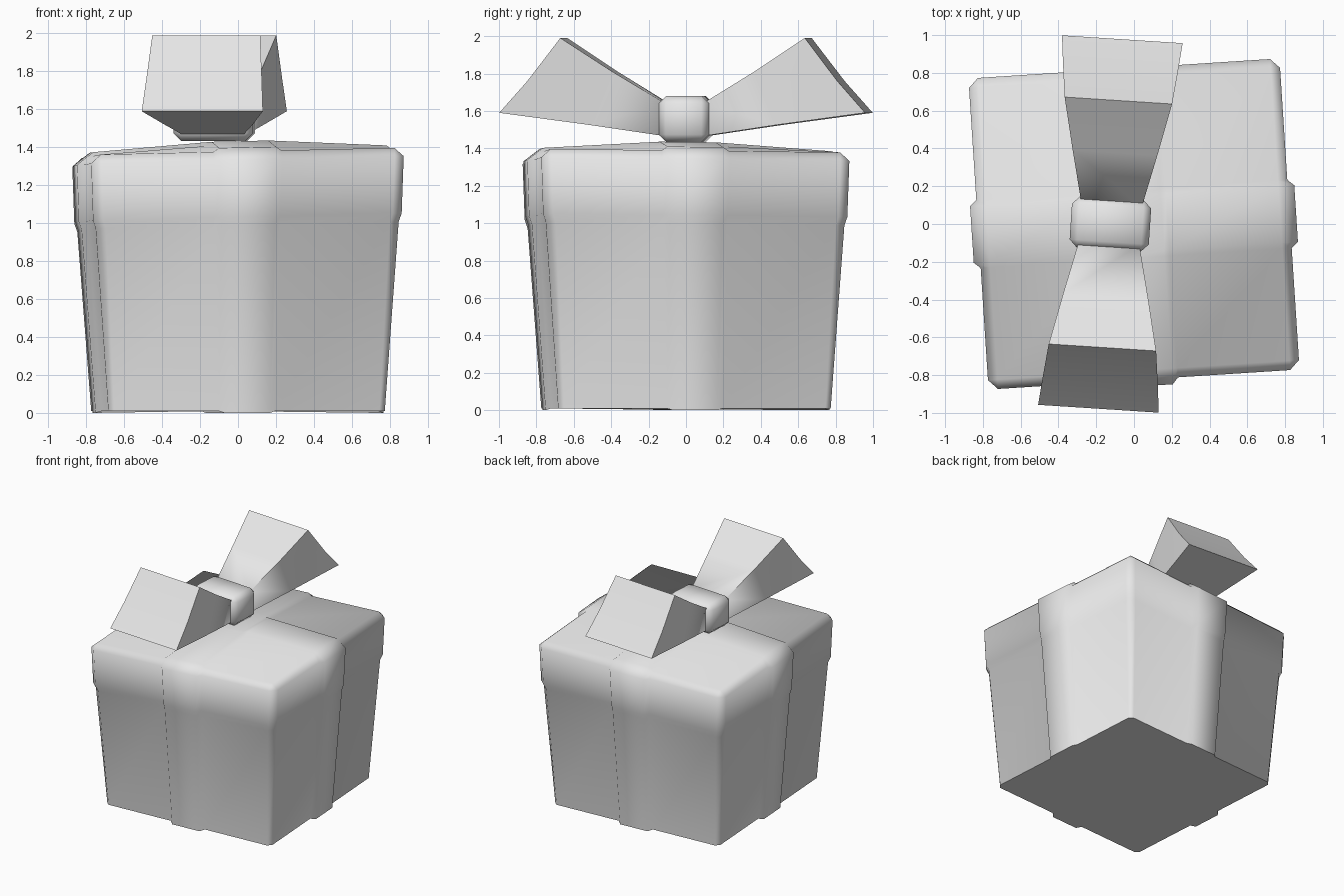
import bpy, bmesh, math
from mathutils import Matrix

if "Cube" in bpy.data.objects:
    bpy.data.objects.remove(bpy.data.objects["Cube"], do_unlink=True)

grey = bpy.data.materials.new("plain_grey")
grey.use_nodes = True
grey.diffuse_color = (0.8, 0.8, 0.8, 1)
grey.node_tree.nodes["Principled BSDF"].inputs["Base Color"].default_value = (0.8, 0.8, 0.8, 1)

TURN = math.radians(3.7)


def finish(bm, name, angle):
    """Turn a bmesh into a smooth-shaded object."""
    bmesh.ops.remove_doubles(bm, verts=bm.verts, dist=0.0005)
    bmesh.ops.recalc_face_normals(bm, faces=bm.faces)
    mesh = bpy.data.meshes.new(name)
    bm.to_mesh(mesh)
    bm.free()
    mesh.materials.append(grey)
    obj = bpy.data.objects.new(name, mesh)
    bpy.context.collection.objects.link(obj)
    bpy.ops.object.select_all(action="DESELECT")
    obj.select_set(True)
    bpy.context.view_layer.objects.active = obj
    bpy.ops.object.shade_smooth_by_angle(angle=math.radians(angle))
    return obj


# Box with lid; the wrapped ribbon is raised from the same surface
def stations(h, c, w):
    return [-(h - c), -w - 0.03, -w, w, w + 0.03, h - c]


def ring(bm, z, h, c, w, bulge, lift):
    verts = []
    for side in range(4):
        turn = Matrix.Rotation(side * math.pi / 2, 3, "Z")
        for i, t in enumerate(stations(h, c, w)):
            on = i in (2, 3)
            v = bm.verts.new((t, -h - bulge * on, z + lift * on))
            v.co = turn @ v.co
            verts.append(v)
    return verts


TOP_H, TOP_Z, TOP_W, LIFT = 0.775, 1.37, 0.15, 0.02
bm = bmesh.new()
rings = [ring(bm, *spec) for spec in (
    (0.01, 0.73, 0.03, 0.12, 0.03, -0.01),
    (0.98, 0.80, 0.05, 0.14, 0.035, 0),
    (1.025, 0.815, 0.05, 0.14, 0.035, 0),
    (1.325, 0.825, 0.05, 0.15, 0.035, 0),
    (TOP_Z, TOP_H, 0, TOP_W, 0, LIFT))]
for low, high in zip(rings, rings[1:]):
    for i in range(len(low)):
        j = (i + 1) % len(low)
        bm.faces.new((low[i], low[j], high[j], high[i]))
bm.faces.new(rings[0])

# Gently domed lid top with crossing ribbons
marks = stations(TOP_H, 0, TOP_W)
grid = [[bm.verts.new((x, y, TOP_Z + 0.05 * (1 - max(abs(x), abs(y)) / TOP_H)
                       + LIFT * (i in (2, 3) or j in (2, 3))))
         for i, x in enumerate(marks)] for j, y in enumerate(marks)]
for j in range(5):
    for i in range(5):
        bm.faces.new((grid[j][i], grid[j][i + 1], grid[j + 1][i + 1], grid[j + 1][i]))

# The lid sits slightly tilted
for v in bm.verts:
    if v.co.z > 0.9:
        v.co.z += 0.023 * v.co.x - 0.012 * v.co.y
box = finish(bm, "gift_box", 60)
box.rotation_euler.z = TURN


# Flared bow loops: side profile as (distance, height, half width)
PROFILE = [(0.1, 1.64, 0.16), (0.38, 1.81, 0.225), (0.655, 1.99, 0.285),
           (0.83, 1.76, 0.305), (0.98, 1.59, 0.32), (0.5, 1.525, 0.24),
           (0.1, 1.465, 0.16)]


def loop(name, direction):
    bm = bmesh.new()
    left, right = ([bm.verts.new((s * w, direction * y, z)) for y, z, w in PROFILE]
                   for s in (1, -1))
    n = len(PROFILE)
    for i in range(n):
        j = (i + 1) % n
        bm.faces.new((left[i], left[j], right[j], right[i]))
    for side in (left, right):
        for ids in ((0, 1, 5, 6), (1, 2, 3, 5), (3, 4, 5)):
            bm.faces.new([side[k] for k in ids])
    return finish(bm, name, 85)


# Chamfered knot in the middle of the bow
def knot():
    bm = bmesh.new()
    bmesh.ops.create_cube(bm, size=1, matrix=Matrix.Translation((0, 0, 1.557))
                          @ Matrix.Diagonal((0.42, 0.27, 0.246, 1)))
    bmesh.ops.bevel(bm, geom=[e for e in bm.edges], offset=0.04, segments=1,
                    affect="EDGES")
    return finish(bm, "bow_knot", 60)


for part in (loop("bow_loop_front", -1), loop("bow_loop_back", 1), knot()):
    part.rotation_euler.z = -TURN
    part.location.x = -0.125
